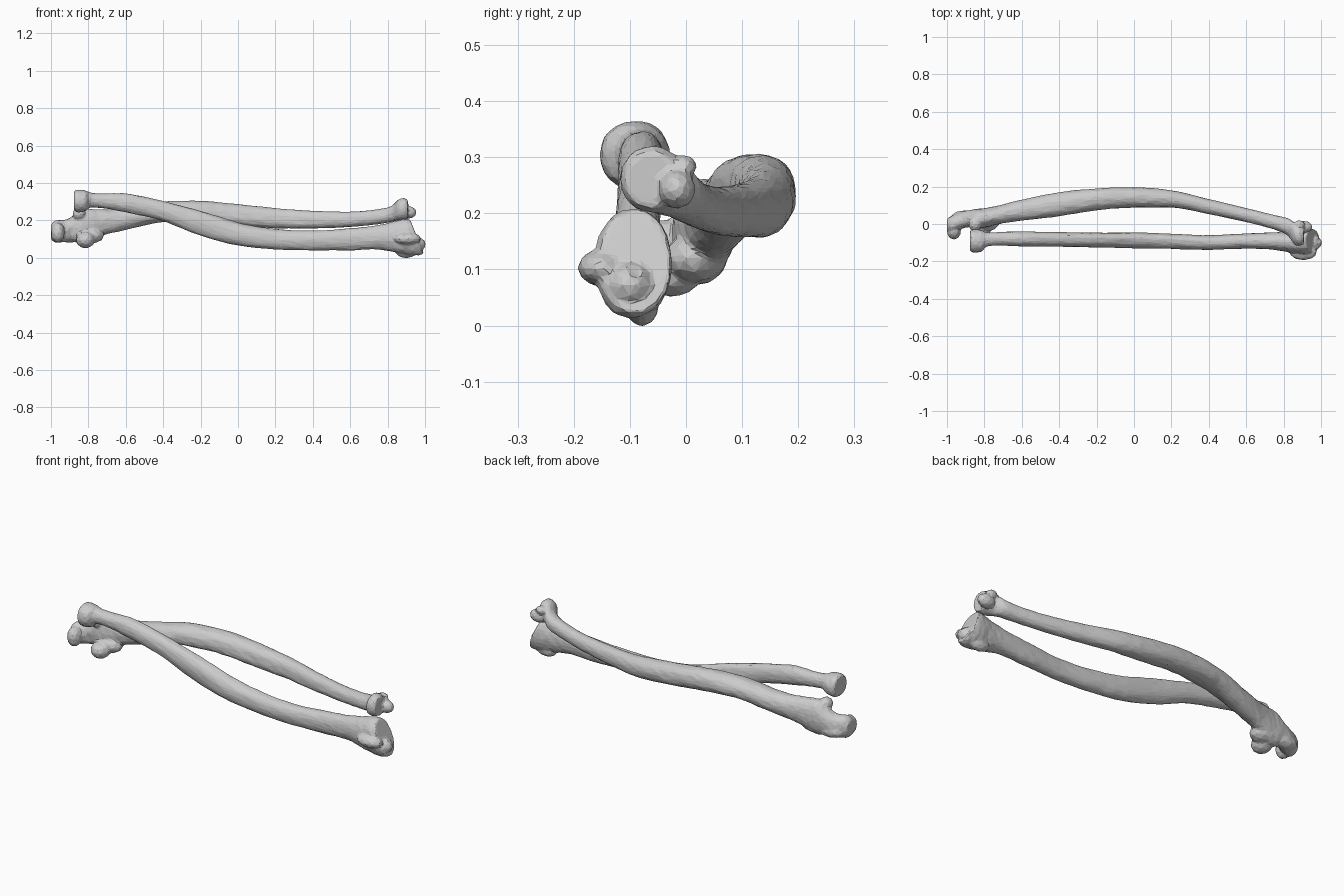
import bpy, bmesh, math, random
from mathutils import Vector

random.seed(4)
SIDES = 24


def spline(a, b, c, d, t):
    """Catmull-Rom blend, limited to stay near the two middle values."""
    v = 0.5 * (2 * b + (c - a) * t + (2 * a - 5 * b + 4 * c - d) * t * t
               + (3 * b - a - 3 * c + d) * t ** 3)
    m = 0.1 * abs(c - b)
    return max(min(b, c) - m, min(max(b, c) + m, v))


def loft(bm, rows, crest=0.0, crest_angle=0.0, steps=5):
    """Rows: x, y min, y max, z min, z max, slant of the section in x by z."""
    rings = []
    last = len(rows) - 1
    for i in range(last):
        four = [rows[max(i - 1, 0)], rows[i], rows[i + 1], rows[min(i + 2, last)]]
        for s in range(steps + (i == last - 1)):
            x, y0, y1, z0, z1, slant = [spline(*v, s / steps) for v in zip(*four)]
            ring = []
            for k in range(SIDES):
                a = 2 * math.pi * k / SIDES
                c, n = math.cos(a), math.sin(a)
                # oval with a raised crest on one side along the shaft
                r = (abs(c) ** 2.15 + abs(n) ** 2.15) ** (-1 / 2.15)
                fade = max(0.0, 1 - abs(x) / 0.7)
                r *= 1 + crest * fade * max(0, math.cos(a - crest_angle)) ** 10
                r *= 1 + random.uniform(-0.03, 0.03)
                dy, dz = r * c * (y1 - y0) / 2, r * n * (z1 - z0) / 2
                ring.append(bm.verts.new((x + slant * dz, (y0 + y1) / 2 + dy,
                                          (z0 + z1) / 2 + dz)))
            rings.append(ring)
    for a, b in zip(rings, rings[1:]):
        for k in range(SIDES):
            j = (k + 1) % SIDES
            bm.faces.new((a[k], a[j], b[j], b[k]))
    bm.faces.new(rings[0][::-1])
    bm.faces.new(rings[-1])


def knob(bm, centre, size):
    """Rounded lump fused into the bone end."""
    new = bmesh.ops.create_icosphere(bm, subdivisions=2, radius=1)["verts"]
    for v in new:
        v.co = Vector(v.co[i] * size[i] + centre[i] for i in range(3))


def finish(name, bm, cutters=()):
    bmesh.ops.recalc_face_normals(bm, faces=bm.faces)
    me = bpy.data.meshes.new(name)
    bm.to_mesh(me)
    bm.free()
    ob = bpy.data.objects.new(name, me)
    bpy.context.collection.objects.link(ob)
    bpy.context.view_layer.objects.active = ob
    ob.select_set(True)
    fuse = ob.modifiers.new("fuse", "REMESH")
    fuse.mode = 'VOXEL'
    fuse.voxel_size = 0.006
    # hollow out the joint surfaces
    for centre, size in cutters:
        cb = bmesh.new()
        knob(cb, centre, size)
        cm = bpy.data.meshes.new("joint_cutter")
        cb.to_mesh(cm)
        cb.free()
        cutter = bpy.data.objects.new("joint_cutter", cm)
        bpy.context.collection.objects.link(cutter)
        cutter.hide_render = True
        cutter.hide_set(True)
        cut = ob.modifiers.new("joint", "BOOLEAN")
        cut.operation = 'DIFFERENCE'
        cut.object = cutter
    blend = ob.modifiers.new("blend", "SMOOTH")
    blend.iterations = 5
    facets = ob.modifiers.new("facets", "DECIMATE")
    facets.ratio = 0.06
    bpy.ops.object.shade_smooth_by_angle(angle=math.radians(20))
    ob.select_set(False)


# Radius: round head, narrow neck, twisting shaft, wide wrist end
bm = bmesh.new()
loft(bm, [
    (-0.877, -0.142, -0.038, 0.256, 0.354, 0.0),
    (-0.860, -0.153, -0.028, 0.244, 0.364, 0.0),
    (-0.815, -0.148, -0.033, 0.250, 0.360, 0.0),
    (-0.785, -0.120, -0.045, 0.270, 0.348, 0.0),
    (-0.700, -0.116, -0.042, 0.262, 0.344, 0.0),
    (-0.600, -0.120, -0.040, 0.243, 0.345, 0.0),
    (-0.400, -0.121, -0.043, 0.200, 0.300, 0.2),
    (-0.200, -0.125, -0.046, 0.125, 0.243, 0.3),
    (0.000, -0.130, -0.045, 0.068, 0.182, 0.2),
    (0.200, -0.133, -0.052, 0.045, 0.152, 0.0),
    (0.400, -0.138, -0.060, 0.040, 0.145, 0.0),
    (0.600, -0.132, -0.050, 0.040, 0.158, 0.0),
    (0.750, -0.138, -0.045, 0.045, 0.175, 0.0),
    (0.850, -0.155, -0.038, 0.025, 0.196, -0.1),
    (0.920, -0.162, -0.026, 0.012, 0.208, -0.3),
    (0.957, -0.155, -0.026, 0.022, 0.205, -0.4),
], crest=0.16, crest_angle=math.radians(60))
knob(bm, (0.950, -0.100, 0.072), (0.055, 0.045, 0.042))   # styloid tip
knob(bm, (0.905, -0.150, 0.103), (0.075, 0.044, 0.034))   # dorsal tubercle
knob(bm, (0.900, -0.078, 0.034), (0.060, 0.030, 0.036))   # lower lip
knob(bm, (-0.620, -0.075, 0.310), (0.080, 0.030, 0.038))  # tendon bump
finish("radius_bone", bm, [((-0.915, -0.09, 0.305), (0.046, 0.05, 0.048)),
                           ((1.035, -0.085, 0.150), (0.085, 0.055, 0.075))])

# Ulna: hooked elbow end, bowed shaft, small wrist head
bm = bmesh.new()
loft(bm, [
    (-1.000, -0.035, 0.027, 0.100, 0.178, 0.0),
    (-0.975, -0.050, 0.044, 0.082, 0.200, 0.0),
    (-0.920, -0.025, 0.067, 0.085, 0.204, 0.0),
    (-0.880, -0.018, 0.074, 0.088, 0.228, 0.0),
    (-0.840, -0.025, 0.080, 0.075, 0.258, 0.0),
    (-0.790, -0.018, 0.086, 0.085, 0.262, 0.0),
    (-0.720, 0.000, 0.100, 0.120, 0.258, 0.0),
    (-0.600, 0.018, 0.130, 0.150, 0.265, 0.0),
    (-0.400, 0.042, 0.170, 0.192, 0.300, 0.0),
    (-0.200, 0.075, 0.190, 0.190, 0.305, 0.0),
    (0.000, 0.090, 0.196, 0.172, 0.287, 0.0),
    (0.200, 0.090, 0.180, 0.158, 0.266, 0.0),
    (0.400, 0.053, 0.133, 0.157, 0.252, 0.0),
    (0.600, 0.010, 0.085, 0.165, 0.247, 0.0),
    (0.750, -0.030, 0.048, 0.180, 0.260, 0.0),
    (0.820, -0.060, 0.032, 0.192, 0.278, 0.0),
    (0.855, -0.107, 0.010, 0.200, 0.310, 0.0),
    (0.885, -0.117, -0.007, 0.203, 0.320, 0.0),
    (0.908, -0.107, -0.018, 0.210, 0.310, 0.0),
], crest=0.14, crest_angle=math.radians(215))
knob(bm, (0.905, -0.016, 0.243), (0.051, 0.034, 0.036))   # styloid
knob(bm, (0.882, -0.004, 0.283), (0.032, 0.024, 0.022))   # head ridge
knob(bm, (-0.963, -0.040, 0.135), (0.038, 0.044, 0.055))  # hook beak
knob(bm, (-0.815, -0.025, 0.096), (0.052, 0.056, 0.046))  # lower process
knob(bm, (-0.785, 0.015, 0.120), (0.070, 0.055, 0.045))   # process root
knob(bm, (-0.900, 0.038, 0.118), (0.080, 0.036, 0.038))   # back corner
knob(bm, (-0.850, 0.000, 0.235), (0.036, 0.040, 0.036))   # upper ridge
finish("ulna_bone", bm, [((-0.892, -0.075, 0.120), (0.036, 0.068, 0.085))])
